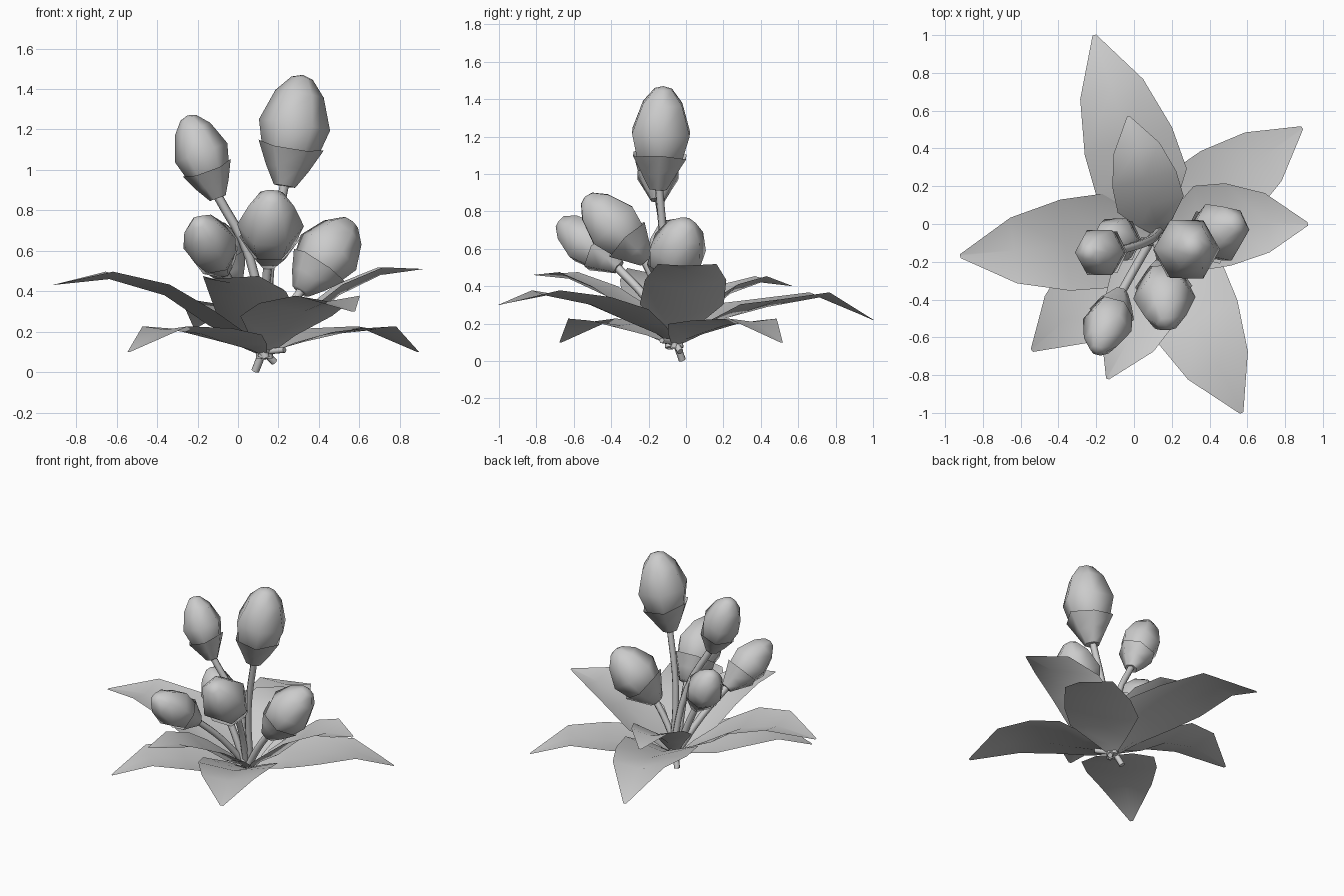
import bpy
import bmesh
import math
from mathutils import Vector

cube = bpy.data.objects.get("Cube")
if cube:
    bpy.data.objects.remove(cube, do_unlink=True)

# One plain grey for the whole plant
grey = bpy.data.materials.new("plain_grey")
grey.use_nodes = True
grey.diffuse_color = (0.6, 0.6, 0.6, 1)
grey.node_tree.nodes["Principled BSDF"].inputs["Base Color"].default_value = grey.diffuse_color

ROOT = Vector((0.13, -0.06, 0.08))
UP = Vector((0, 0, 1))


def add_object(name, mesh):
    mesh.materials.clear()
    mesh.materials.append(grey)
    obj = bpy.data.objects.new(name, mesh)
    bpy.context.collection.objects.link(obj)
    bpy.ops.object.select_all(action="DESELECT")
    obj.select_set(True)
    bpy.context.view_layer.objects.active = obj
    bpy.ops.object.shade_smooth_by_angle(angle=math.radians(62))
    return obj


def mesh_from(bm, name):
    mesh = bpy.data.meshes.new(name)
    bm.to_mesh(mesh)
    bm.free()
    return mesh


def bridge(bm, lower, upper, closed):
    """Join two rows of vertices with quads."""
    count = len(lower)
    for i in range(count if closed else count - 1):
        j = (i + 1) % count
        bm.faces.new((lower[i], lower[j], upper[j], upper[i]))


def leaf(name, tip, half_width, heights, bend=0):
    """Arched blade with raised edges; heights are the midrib at three stations."""
    tip = Vector(tip)
    along = Vector((tip.x - ROOT.x, tip.y - ROOT.y, 0))
    side = along.cross(UP).normalized()
    low, middle, high = heights
    stations = (
        (0, 0.07, ROOT.z, 0),
        (0.1, 0.5, (ROOT.z + low) / 2, 0.25),
        (0.26, 1, low, 0.32),
        (0.47, 0.97, middle, 0.14),
        (0.73, 0.7, high, 0.08),
        (1, 0.04, tip.z, 0),
    )
    bm = bmesh.new()
    rows = []
    for u, width, z, lift in stations:
        sway = side * (bend * math.sin(math.pi * u))
        centre = Vector((ROOT.x, ROOT.y, z)) + along * u + sway
        rows.append([
            bm.verts.new(centre + side * (s * width * half_width) + UP * (abs(s) * lift * z))
            for s in (-1, 0, 1)
        ])
    for first, second in zip(rows, rows[1:]):
        bridge(bm, first, second, False)
    bmesh.ops.recalc_face_normals(bm, faces=bm.faces)
    if sum(f.normal.z for f in bm.faces) < 0:
        bmesh.ops.reverse_faces(bm, faces=bm.faces)
    add_object(name, mesh_from(bm, name))


def lathe(name, base, tip, radius, profile, wave=0, capped=True, sides=6):
    """Spin a profile of (height, radius) fractions about the base-to-tip axis."""
    base, tip = Vector(base), Vector(tip)
    axis = tip - base
    across = Vector((1, 0, 0))
    across = (across - across.project(axis)).normalized()
    depth = axis.normalized().cross(across)
    bm = bmesh.new()
    rings = []
    for t, r in profile:
        ring = []
        for i in range(sides):
            a = math.tau * i / sides
            ripple = wave * math.cos(2 * a) if t == profile[-1][0] else 0
            spoke = across * math.cos(a) + depth * math.sin(a)
            ring.append(bm.verts.new(base + axis * (t + ripple) + spoke * (r * radius)))
        rings.append(ring)
    for first, second in zip(rings, rings[1:]):
        bridge(bm, first, second, True)
    bm.faces.new(list(reversed(rings[0])))
    if capped:
        peak = bm.verts.new(tip)
        for i in range(sides):
            bm.faces.new((rings[-1][i], rings[-1][(i + 1) % sides], peak))
    add_object(name, mesh_from(bm, name))


def stem(name, points, radius):
    """Thin bent tube through the points."""
    curve = bpy.data.curves.new(name + "_path", "CURVE")
    curve.dimensions = "3D"
    curve.bevel_depth = radius
    curve.bevel_resolution = 1
    curve.resolution_u = 4
    curve.use_fill_caps = True
    spline = curve.splines.new("BEZIER")
    spline.bezier_points.add(len(points) - 1)
    for knot, point in zip(spline.bezier_points, points):
        knot.co = point
        knot.handle_left_type = knot.handle_right_type = "AUTO"
    path = bpy.data.objects.new(name + "_path", curve)
    bpy.context.collection.objects.link(path)
    graph = bpy.context.evaluated_depsgraph_get()
    mesh = bpy.data.meshes.new_from_object(path.evaluated_get(graph))
    bpy.data.objects.remove(path, do_unlink=True)
    mesh.name = name
    add_object(name, mesh)


# Ring of leaves: tip, half width, midrib heights, sideways bend
leaf("back_leaf", (-0.21, 1.0, 0.22), 0.25, (0.23, 0.29, 0.34))
leaf("small_back_leaf", (-0.03, 0.57, 0.4), 0.18, (0.25, 0.36, 0.42))
leaf("left_leaf", (0.92, 0.0, 0.51), 0.225, (0.23, 0.38, 0.48), -0.03)
leaf("right_leaf", (-0.92, -0.17, 0.43), 0.25, (0.23, 0.38, 0.46))
leaf("back_left_leaf", (0.89, 0.51, 0.1), 0.23, (0.15, 0.19, 0.21))
leaf("front_left_leaf", (0.57, -1.0, 0.3), 0.25, (0.21, 0.3, 0.35), 0.01)
leaf("front_leaf", (-0.14, -0.82, 0.46), 0.21, (0.22, 0.35, 0.44), -0.045)
leaf("front_right_leaf", (-0.54, -0.67, 0.1), 0.24, (0.14, 0.19, 0.21))

# Buds: base, tip, radius, bow of the stem
buds = {
    "tall": ((0.23, -0.15, 0.92), (0.32, -0.12, 1.47), 0.178, (-0.035, 0, 0)),
    "upper_right": ((-0.1, -0.15, 0.86), (-0.25, -0.15, 1.27), 0.138, (0.05, 0, 0.06)),
    "front_right": ((-0.07, -0.36, 0.5), (-0.2, -0.68, 0.75), 0.135, (0, 0, 0.03)),
    "front": ((0.15, -0.21, 0.54), (0.17, -0.54, 0.88), 0.165, (0, 0, 0.03)),
    "left": ((0.31, -0.11, 0.4), (0.56, 0.01, 0.75), 0.165, (0, 0, 0.02)),
    "back_right": ((-0.01, -0.1, 0.44), (-0.17, -0.07, 0.75), 0.13, (0, 0, 0.02)),
}
PETALS = ((0.03, 0.25), (0.3, 0.78), (0.55, 1), (0.83, 0.68), (0.97, 0.3))
CUP = ((0, 0.3), (0.16, 0.6), (0.34, 0.92))

for i, (name, (base, tip, radius, bow)) in enumerate(buds.items()):
    lathe(name + "_bud", base, tip, radius, PETALS)
    lathe(name + "_cup", base, tip, radius, CUP, wave=0.03, capped=False)
    top = Vector(base)
    foot = ROOT + Vector((0.02 * math.cos(i), 0.03 * math.sin(i), -0.01))
    middle = foot.lerp(top, 0.55) + Vector(bow)
    inside = top.lerp(Vector(tip), 0.08)
    stem(name + "_stem", (foot, middle, inside), 0.023)

# Cut stalk ends below the leaves
stem("long_stalk_end", (ROOT + UP * 0.04, (0.085, -0.02, 0.005)), 0.02)
stem("short_stalk_end", (ROOT + UP * 0.02, (0.18, -0.03, 0.05)), 0.018)
stem("side_stalk_end", (ROOT + UP * 0.02, (0.23, -0.13, 0.11)), 0.016)
